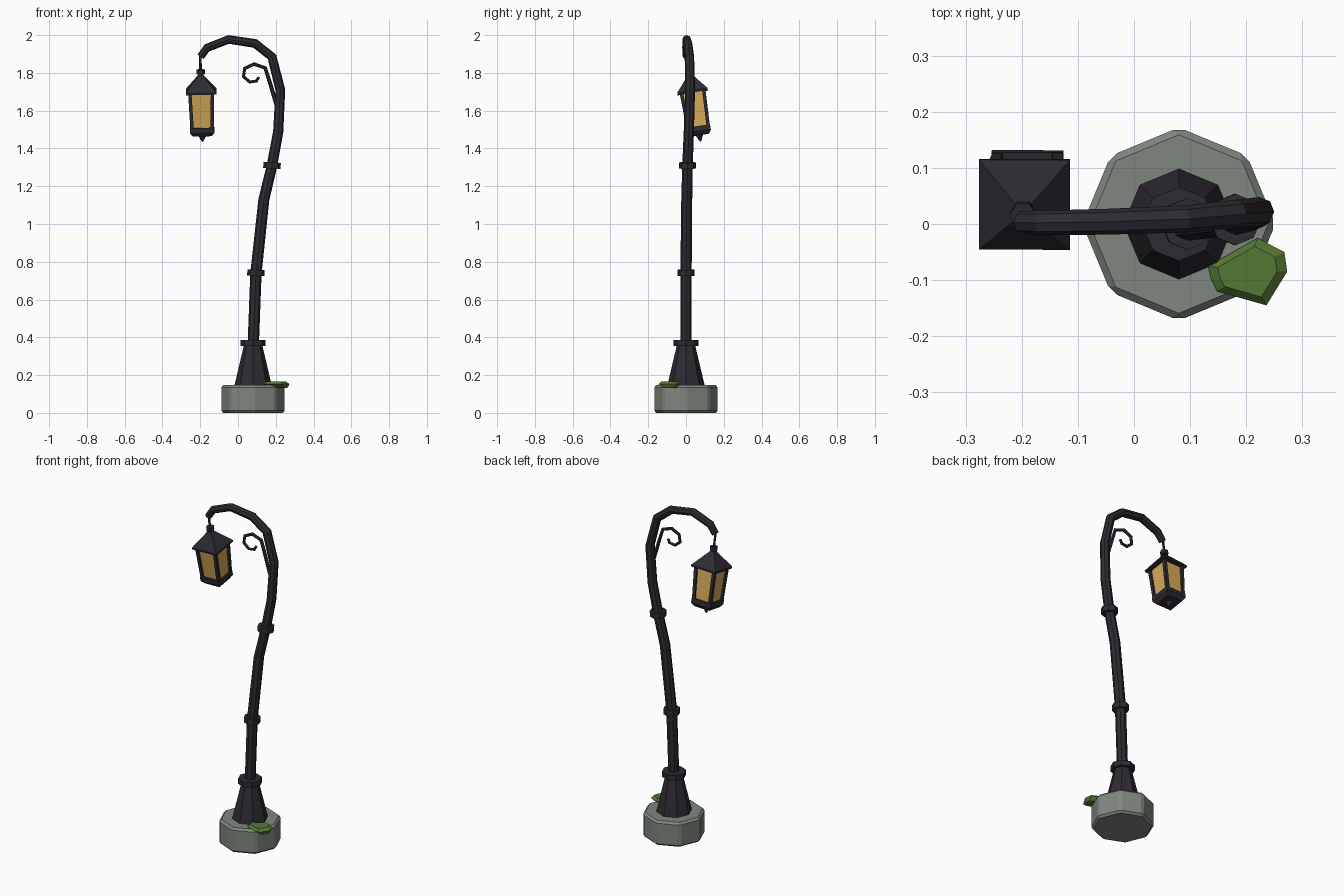
import bpy, bmesh, math
from mathutils import Vector, Matrix

if "Cube" in bpy.data.objects:
    bpy.data.objects.remove(bpy.data.objects["Cube"])


def material(name, rgb):
    m = bpy.data.materials.new(name)
    m.diffuse_color = (*rgb, 1)
    m.use_nodes = True
    m.node_tree.nodes["Principled BSDF"].inputs["Base Color"].default_value = m.diffuse_color
    return m


IRON = material("dark_iron", (0.027, 0.024, 0.032))
STONE = material("stone", (0.21, 0.24, 0.21))
GLASS = material("amber_glass", (0.68, 0.40, 0.10))
MOSS = material("moss", (0.09, 0.19, 0.035))


def loft(name, rings, mat, matrix=Matrix()):
    """Skin a list of equally long point rings and cap both ends."""
    bm = bmesh.new()
    vs = [[bm.verts.new(p) for p in r] for r in rings]
    n = len(vs[0])
    for a, b in zip(vs, vs[1:]):
        for i in range(n):
            j = (i + 1) % n
            bm.faces.new((a[i], a[j], b[j], b[i]))
    bm.faces.new(vs[0][::-1])
    bm.faces.new(vs[-1])
    bmesh.ops.recalc_face_normals(bm, faces=bm.faces)
    me = bpy.data.meshes.new(name)
    bm.to_mesh(me)
    bm.free()
    ob = bpy.data.objects.new(name, me)
    ob.matrix_world = matrix
    me.materials.append(mat)
    bpy.context.collection.objects.link(ob)
    return ob


def turned(name, profile, sides, mat, matrix=Matrix(), turn=0.0):
    """Lathe with few sides; profile holds (radius, z)."""
    ang = [turn + math.tau * i / sides for i in range(sides)]
    return loft(name, [[(r * math.cos(a), r * math.sin(a), z) for a in ang]
                       for r, z in profile], mat, matrix)


def tube(name, path, sides, mat, matrix=Matrix()):
    """Sweep a polygon along (x, y, z, radius) points."""
    pts = [Vector(p[:3]) for p in path]
    rings = []
    for i, p in enumerate(path):
        t = (pts[min(i + 1, len(pts) - 1)] - pts[max(i - 1, 0)]).normalized()
        u = t.cross(Vector((0, 1, 0))).normalized()
        v = t.cross(u)
        rings.append([pts[i] + p[3] * (u * math.cos(a) + v * math.sin(a))
                      for a in (math.tau * k / sides for k in range(sides))])
    return loft(name, rings, mat, matrix)


def square(name, profile, mat, matrix):
    """Four-sided stack; profile holds (half width, z)."""
    return turned(name, [(h * math.sqrt(2), z) for h, z in profile],
                  4, mat, matrix, math.pi / 4)


# Stone base and iron foot
at_base = Matrix.Translation((0.08, 0, 0))
base = turned("stone_base", [(0.172, 0), (0.172, 0.147)], 8, STONE, at_base)
bev = base.modifiers.new("bevel", 'BEVEL')
bev.width = 0.012
bev.segments = 1
turned("pole_foot", [(0.1, 0.14), (0.047, 0.365)], 8, IRON, at_base)

# Crooked pole with its overhanging arm
tube("pole", [(0.08, 0, 0.34, 0.03), (0.095, 0, 0.74, 0.03),
              (0.137, 0.004, 1.13, 0.029), (0.18, 0.008, 1.31, 0.028),
              (0.213, 0.015, 1.49, 0.027), (0.224, 0.022, 1.71, 0.026),
              (0.18, 0.018, 1.885, 0.025), (0.09, 0.009, 1.956, 0.024),
              (-0.05, 0.004, 1.977, 0.023), (-0.165, 0.002, 1.932, 0.022),
              (-0.198, 0.003, 1.885, 0.02)], 8, IRON)

# Collars follow the lean of the pole
for name, pos, r, lean in (("foot_collar", (0.08, 0, 0.37), 0.066, 0),
                           ("lower_collar", (0.095, 0, 0.742), 0.046, 0.04),
                           ("upper_collar", (0.18, 0.008, 1.31), 0.046, 0.05)):
    turned(name, [(r, -0.016), (r, 0.016)], 8, IRON,
           Matrix.Translation(pos) @ Matrix.Rotation(lean, 4, 'Y'))

# Scroll ornament
scroll = [(0.213, 1.60), (0.17, 1.745), (0.144, 1.826), (0.085, 1.847),
          (0.035, 1.823), (0.029, 1.78), (0.062, 1.752), (0.098, 1.757),
          (0.11, 1.778)]
tube("scroll", [(x, 0.015, z, 0.011 - 0.0004 * i)
                for i, (x, z) in enumerate(scroll)], 6, IRON)

# Lantern swings from the arm tip
swing = (Matrix.Translation((-0.2, 0.005, 1.89))
         @ Matrix.Rotation(math.radians(9), 4, 'X')
         @ Matrix.Rotation(math.radians(-1.5), 4, 'Y'))
# The rod hangs plumb, lantern parts lean with the swing
tube("hanging_rod", [(0, 0, 0.01, 0.007), (0, 0, -0.11, 0.007)], 6, IRON, swing)
turned("hanger_ring", [(0.023, -0.098), (0.023, -0.074)], 6, IRON, swing)
square("lantern_roof", [(0.081, -0.197), (0.081, -0.187), (0.01, -0.1)], IRON, swing)
square("lantern_glass", [(0.052, -0.39), (0.058, -0.19)], GLASS, swing)
square("lantern_tray", [(0.05, -0.424), (0.064, -0.405), (0.064, -0.378)], IRON, swing)
turned("finial", [(0.003, -0.46), (0.026, -0.42)], 6, IRON, swing)
for i, (sx, sy) in enumerate(((1, 1), (-1, 1), (-1, -1), (1, -1))):
    rings = []
    for c, z in ((0.053, -0.39), (0.06, -0.19)):
        rings.append([(sx * c + dx * 0.009, sy * c + dy * 0.009, z)
                      for dx, dy in ((1, 1), (-1, 1), (-1, -1), (1, -1))])
    loft(f"lantern_post_{i + 1}", rings, IRON, swing)

# Moss clump on the base edge
outline = [(-0.068, 0.01), (-0.062, -0.015), (-0.052, -0.035), (0.036, -0.06),
           (0.073, 0), (0.068, 0.035), (0.02, 0.06)]
loft("moss_clump", [[(x * s + dx, y * s, z) for x, y in outline]
                    for s, z, dx in ((0.55, 0.131, 0.02), (1, 0.152, 0), (0.75, 0.166, 0))],
     MOSS, Matrix.Translation((0.2, -0.085, 0)))
